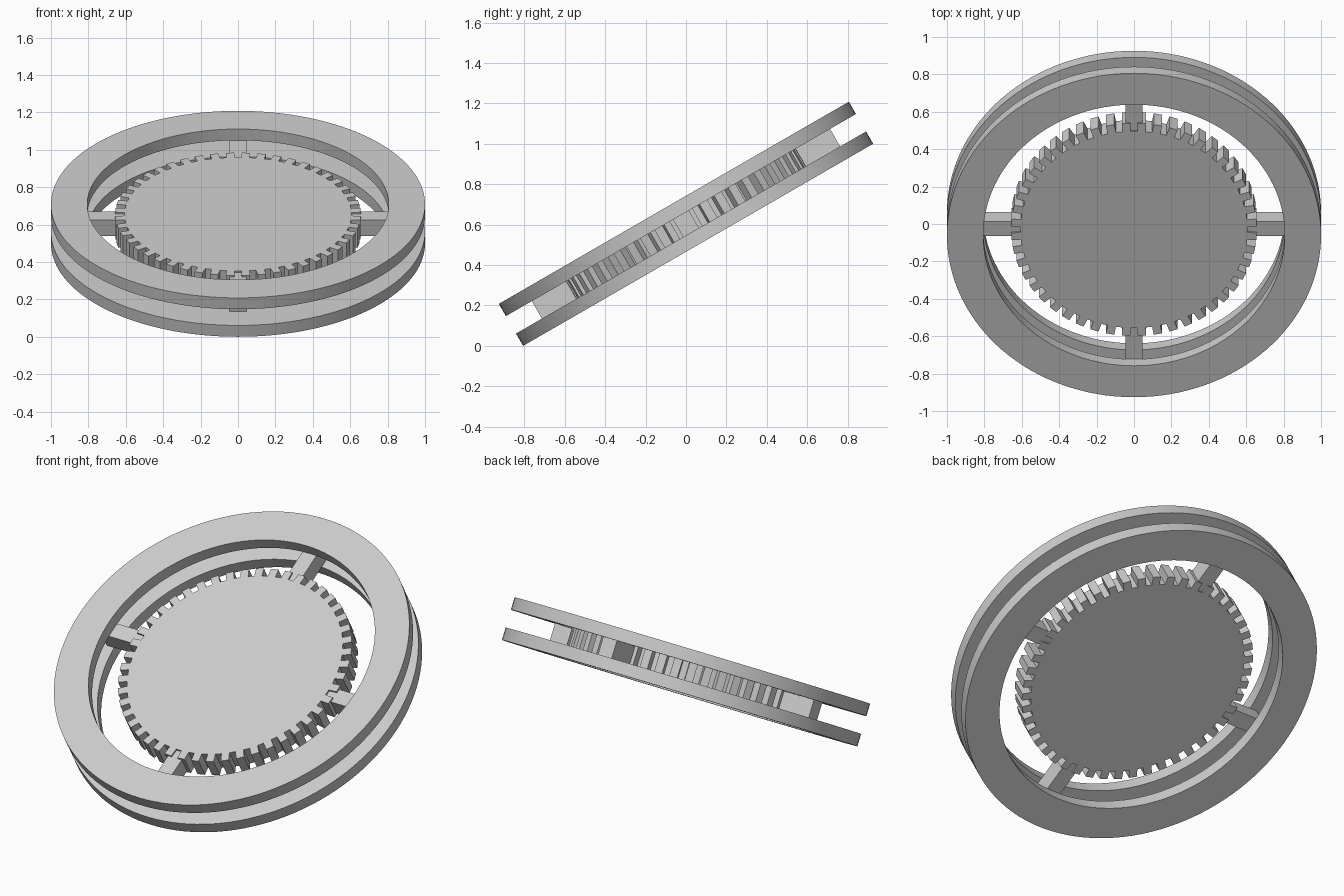
import bpy, bmesh, math
from mathutils import Matrix, Vector

old = bpy.data.objects.get("Cube")
if old:
    bpy.data.objects.remove(old, do_unlink=True)

TILT = Matrix.Translation((0, 0, 0.604)) @ Matrix.Rotation(math.radians(30), 4, "X")
GAP = 0.05            # half the space between the rings
RING_TOP = 0.12       # half the whole thickness
GEAR_HALF = 0.06
TEETH = 48

grey = bpy.data.materials.new("plain_grey")
grey.use_nodes = True
grey.diffuse_color = (0.6, 0.6, 0.6, 1)
grey.node_tree.nodes["Principled BSDF"].inputs["Base Color"].default_value = (0.6, 0.6, 0.6, 1)


def finish(name, bm, smooth=False):
    """Turn a bmesh into a tilted, coloured object."""
    bmesh.ops.recalc_face_normals(bm, faces=bm.faces)
    mesh = bpy.data.meshes.new(name)
    bm.to_mesh(mesh)
    bm.free()
    mesh.materials.append(grey)
    obj = bpy.data.objects.new(name, mesh)
    bpy.context.collection.objects.link(obj)
    obj.matrix_world = TILT
    if smooth:
        bpy.ops.object.select_all(action="DESELECT")
        obj.select_set(True)
        bpy.context.view_layer.objects.active = obj
        bpy.ops.object.shade_smooth_by_angle(angle=math.radians(30))
    return obj


def ring(name, inner, outer, low, high):
    """Spin a rectangular section round the axis."""
    bm = bmesh.new()
    corners = [(inner, low), (outer, low), (outer, high), (inner, high)]
    verts = [bm.verts.new((r, 0, z)) for r, z in corners]
    edges = [bm.edges.new((verts[i], verts[(i + 1) % 4])) for i in range(4)]
    bmesh.ops.spin(bm, geom=verts + edges, cent=(0, 0, 0), axis=(0, 0, 1),
                   angle=math.tau, steps=128, use_merge=True)
    bmesh.ops.remove_doubles(bm, verts=bm.verts, dist=0.0001)
    finish(name, bm, smooth=True)


def gear(name, root, tip, half_width):
    """Extrude a disc outline with straight sided teeth, a valley on each axis."""
    bm = bmesh.new()
    outline = []
    for i in range(TEETH):
        turn = Matrix.Rotation(math.tau * (i + 0.5) / TEETH, 3, "Z")
        for r, side in ((root, -1), (tip, -1), (tip, 1), (root, 1)):
            outline.append(bm.verts.new(turn @ Vector((r, side * half_width, -GEAR_HALF))))
    face = bm.faces.new(outline)
    out = bmesh.ops.extrude_face_region(bm, geom=[face], use_keep_orig=True)
    top = [v for v in out["geom"] if isinstance(v, bmesh.types.BMVert)]
    bmesh.ops.translate(bm, verts=top, vec=(0, 0, 2 * GEAR_HALF))
    finish(name, bm)


def spoke(name, angle, start, end, width):
    """Box reaching from the gear to between the rings."""
    bm = bmesh.new()
    place = (Matrix.Rotation(angle, 4, "Z")
             @ Matrix.Translation(((start + end) / 2, 0, 0))
             @ Matrix.Diagonal((end - start, width, 2 * GAP, 1)))
    bmesh.ops.create_cube(bm, size=1, matrix=place)
    finish(name, bm)


# Two flat rings
ring("upper_ring", 0.806, 1.0, GAP, RING_TOP)
ring("lower_ring", 0.806, 1.0, -RING_TOP, -GAP)

# Toothed centre disc
gear("centre_gear", 0.607, 0.657, 0.0225)

# Four spokes
for i, side in enumerate(("left", "back", "right", "front")):
    spoke(side + "_spoke", i * math.pi / 2, 0.56, 0.852, 0.09)
